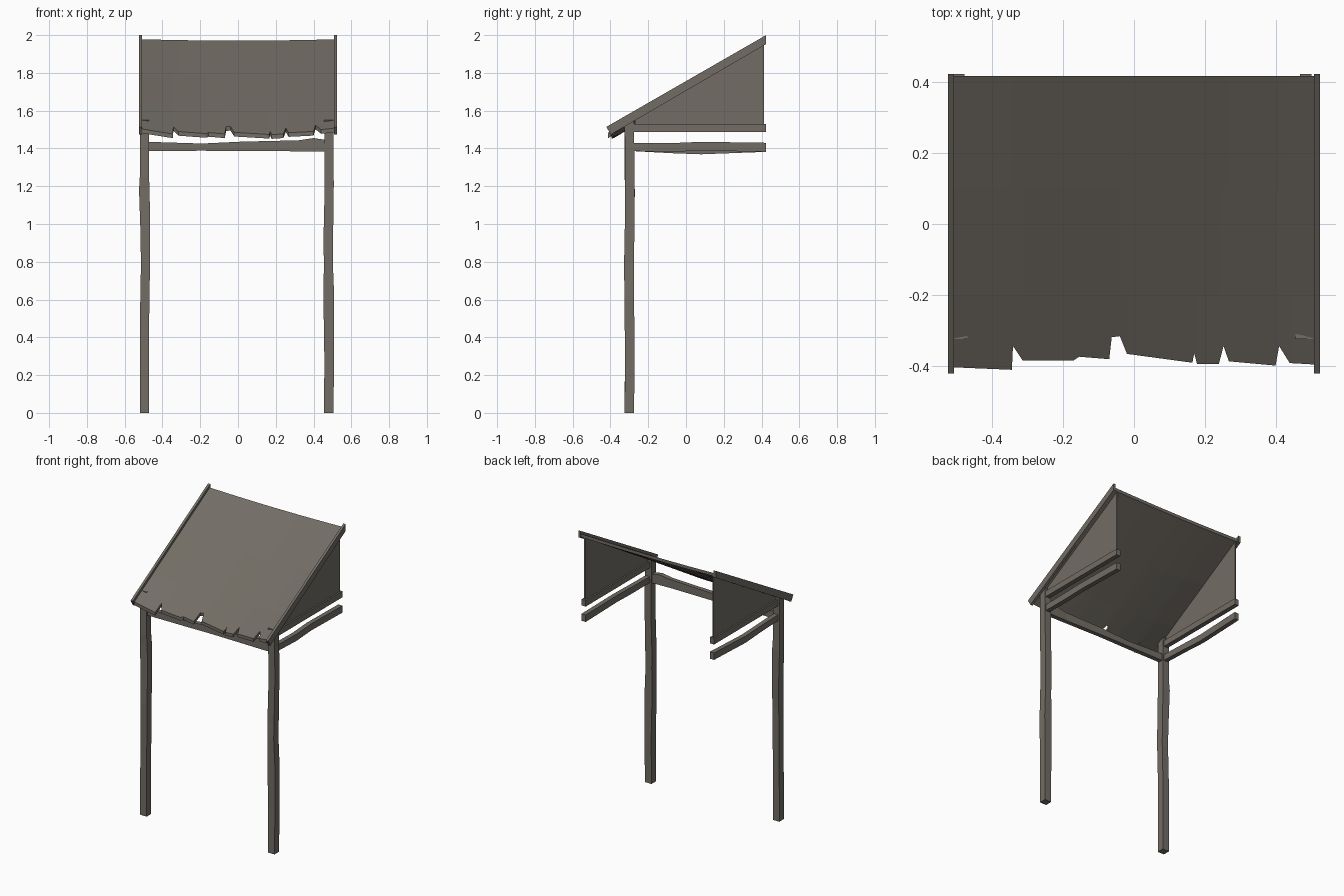
import bpy, bmesh

if "Cube" in bpy.data.objects:
    bpy.data.objects.remove(bpy.data.objects["Cube"])

wood = bpy.data.materials.new("weathered wood")
wood.diffuse_color = (0.17, 0.153, 0.13, 1)
wood.use_nodes = True
wood.node_tree.nodes["Principled BSDF"].inputs["Base Color"].default_value = wood.diffuse_color


def finish(name, bm):
    bmesh.ops.recalc_face_normals(bm, faces=bm.faces)
    me = bpy.data.meshes.new(name)
    bm.to_mesh(me)
    bm.free()
    me.materials.append(wood)
    ob = bpy.data.objects.new(name, me)
    bpy.context.collection.objects.link(ob)
    return ob


def beam(name, axis, sections):
    """Loft rectangles (t, u0, u1, v0, v1) along an axis; u, v are the other axes in order."""
    bm = bmesh.new()
    rings = []
    for t, u0, u1, v0, v1 in sections:
        ring = []
        for u, v in ((u0, v0), (u1, v0), (u1, v1), (u0, v1)):
            p = [u, v]
            p.insert(axis, t)
            ring.append(bm.verts.new(p))
        rings.append(ring)
    for a, b in zip(rings, rings[1:]):
        for i in range(4):
            j = (i + 1) % 4
            bm.faces.new((a[i], a[j], b[j], b[i]))
    bm.faces.new(rings[0])
    bm.faces.new(rings[-1])
    return finish(name, bm)


def plate(name, profile, x0, x1):
    """Extrude a y-z profile between two x positions."""
    bm = bmesh.new()
    a = [bm.verts.new((x0, y, z)) for y, z in profile]
    b = [bm.verts.new((x1, y, z)) for y, z in profile]
    bm.faces.new(a)
    bm.faces.new(b)
    n = len(a)
    for i in range(n):
        j = (i + 1) % n
        bm.faces.new((a[i], a[j], b[j], b[i]))
    return finish(name, bm)


# warped posts
beam("left_post", 2, [
    (0, -.52, -.47, -.325, -.275), (.45, -.52, -.471, -.323, -.274),
    (.78, -.514, -.466, -.327, -.277), (.95, -.516, -.465, -.324, -.273),
    (1.18, -.524, -.468, -.322, -.271), (1.25, -.52, -.471, -.325, -.275),
    (1.55, -.52, -.47, -.325, -.275)])
beam("right_post", 2, [
    (0, .456, .506, -.325, -.275), (.3, .457, .508, -.323, -.272),
    (.62, .452, .509, -.326, -.275), (.8, .455, .502, -.328, -.276),
    (.9, .452, .503, -.325, -.274), (1.2, .459, .507, -.322, -.272),
    (1.55, .456, .506, -.325, -.275)])

# warped front crossbeam
beam("front_beam", 0, [
    (-.48, -.316, -.284, 1.386, 1.435), (-.19, -.318, -.286, 1.388, 1.426),
    (.02, -.312, -.282, 1.386, 1.436), (.32, -.316, -.286, 1.385, 1.443),
    (.4, -.316, -.284, 1.384, 1.455), (.465, -.316, -.284, 1.384, 1.445)])

# side walls, upper rails and warped lower rails
wall = [(-.27, 1.525), (.412, 1.525), (.412, 1.962), (-.27, 1.568)]
for side, cx, bow in (("left", -.495, -.012), ("right", .485, .008)):
    plate(side + "_wall", wall, cx - .005, cx + .005)
    a, b = cx - .016, cx + .016
    beam(side + "_upper_rail", 1, [(-.28, a, b, 1.488, 1.53), (.424, a, b, 1.488, 1.53)])
    beam(side + "_lower_rail", 1, [
        (-.28, a, b, 1.386, 1.428), (-.08, a + .004, b + .004, 1.379 + bow / 3, 1.424 + bow / 2),
        (.08, a, b, 1.381 + bow, 1.427 + bow), (.424, a, b, 1.382, 1.43)])

# sloping edge boards
board = [(-.422, 1.514), (-.397, 1.473), (-.378, 1.485), (.424, 1.952), (.424, 2.0)]
for side, s in (("left", -1), ("right", 1)):
    plate(side + "_edge_board", board, s * .508, s * .525)

# sagging roof sheet with a broken front edge
edge = [(-.51, -.405), (-.345, -.412), (-.342, -.345), (-.315, -.385), (-.17, -.385),
        (-.155, -.375), (-.07, -.382), (-.063, -.32), (-.04, -.317), (-.02, -.367),
        (.165, -.392), (.17, -.365), (.178, -.395), (.24, -.395), (.253, -.345),
        (.268, -.388), (.4, -.4), (.41, -.345), (.44, -.393), (.51, -.397)]


def roof_z(x, y):
    sag = .007 + .034 * (.42 - y) / .82
    return 1.979 + .577 * (y - .42) - sag * (1 - (x / .51) ** 2)


bm = bmesh.new()
layers = []
for drop in (0, .022):
    cols = []
    for x, y0 in edge:
        ys = (y0, -.2, .1, .418)
        cols.append([bm.verts.new((x, y, roof_z(x, y) - drop)) for y in ys])
    for c, d in zip(cols, cols[1:]):
        for i in range(3):
            bm.faces.new((c[i], d[i], d[i + 1], c[i + 1]))
    layers.append(cols)
top, low = layers
for i in range(len(edge) - 1):
    for k in (0, 3):
        bm.faces.new((top[i][k], top[i + 1][k], low[i + 1][k], low[i][k]))
for i in (0, -1):
    for k in range(3):
        bm.faces.new((top[i][k], top[i][k + 1], low[i][k + 1], low[i][k]))
finish("roof_sheet", bm)
